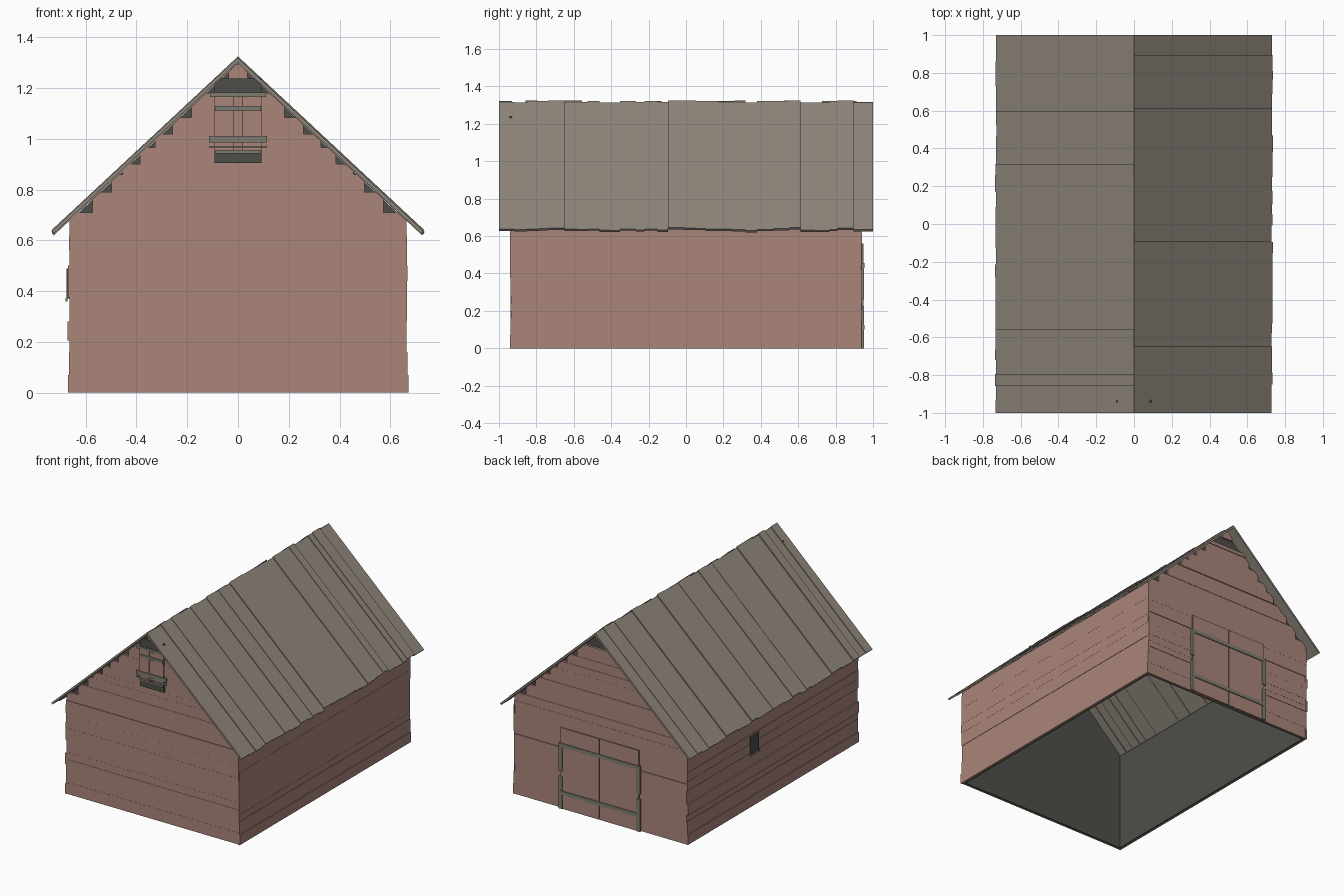
import bpy, bmesh, random
from mathutils import Vector

cube = bpy.data.objects.get("Cube")
if cube:
    bpy.data.objects.remove(cube, do_unlink=True)
rng = random.Random(4)


def material(name, rgb):
    m = bpy.data.materials.new(name)
    m.use_nodes = True
    m.diffuse_color = (*rgb, 1)
    bsdf = m.node_tree.nodes["Principled BSDF"]
    bsdf.inputs["Base Color"].default_value = (*rgb, 1)
    bsdf.inputs["Roughness"].default_value = 0.9
    return m


RED = material("faded red wood", (0.40, 0.235, 0.195))
ROOF = material("weathered roof wood", (0.275, 0.24, 0.20))
DARK = material("dark interior", (0.076, 0.078, 0.067))
TRIM = material("grey trim", (0.21, 0.20, 0.165))

RIDGE, EAVE_X, SLOPE = 1.325, 0.735, 0.932
WALL_X, WALL_Y, UNDER = 0.658, 0.925, 1.297
NORMAL = Vector((SLOPE, 1)).normalized()


def half(z):
    """Half width of the gable under the roof at height z."""
    return max(0.008, (UNDER - z) / SLOPE)


def prism(bm, profile, y0, y1):
    """Extrude an (x, z) outline from y0 to y1."""
    a = [bm.verts.new((x, y0, z)) for x, z in profile]
    b = [bm.verts.new((x, y1, z)) for x, z in profile]
    bm.faces.new(a)
    bm.faces.new(b[::-1])
    n = len(a)
    for i in range(n):
        j = (i + 1) % n
        bm.faces.new((a[i], b[i], b[j], a[j]))


def box(bm, x0, x1, y0, y1, z0, z1):
    prism(bm, [(x0, z0), (x1, z0), (x1, z1), (x0, z1)], y0, y1)


def finish(bm, name, mat):
    bmesh.ops.recalc_face_normals(bm, faces=bm.faces)
    mesh = bpy.data.meshes.new(name)
    bm.to_mesh(mesh)
    bm.free()
    mesh.materials.append(mat)
    ob = bpy.data.objects.new(name, mesh)
    bpy.context.collection.objects.link(ob)
    return ob


def boxes(name, mat, items):
    bm = bmesh.new()
    for it in items:
        box(bm, *it)
    return finish(bm, name, mat)


# Dark inner shell, open underneath
bm = bmesh.new()
gable = [(-WALL_X, 0), (WALL_X, 0), (WALL_X, 0.68), (0, UNDER), (-WALL_X, 0.68)]
for s in (-1, 1):
    prism(bm, gable, s * WALL_Y, s * (WALL_Y - 0.01))
    box(bm, s * WALL_X, s * (WALL_X - 0.01), -WALL_Y, WALL_Y, 0, 0.68)
finish(bm, "inner_shell", DARK)

# Gable siding: boards stepped under the roof slope
LEVELS = [0, .08, .2, .24, .29, .37, .42, .46, .55, .65, .71, .79, .86, .9,
          .965, 1.02, 1.085, 1.155, 1.18]
for name, s in (("front_siding", -1), ("back_siding", 1)):
    bm = bmesh.new()
    for z0, z1 in list(zip(LEVELS, LEVELS[1:])) + [(1.24, 1.295)]:
        w = min(0.664, half(z1) + 0.03, half(z0))
        zc = UNDER - SLOPE * w
        side = [(w, z0), (w, z1)]
        if zc < z1:
            side = [(w, z0), (w, max(zc, z0 + 0.002)), (half(z1), z1)]
        outline = side + [(-x, z) for x, z in reversed(side)]
        prism(bm, outline, s * WALL_Y, s * (WALL_Y + 0.009 + rng.random() * 0.008))
    finish(bm, name, RED)

# Side siding: long boards of uneven depth
SIDE_LEVELS = [0, .07, .16, .205, .28, .375, .44, .5, .56, .62, .68]
for name, s in (("left_siding", 1), ("right_siding", -1)):
    boxes(name, RED, [
        (s * WALL_X, s * (WALL_X + 0.005 + rng.random() * 0.01),
         -0.935 - rng.random() * 0.006, 0.935 + rng.random() * 0.006, z0, z1)
        for z0, z1 in zip(SIDE_LEVELS, SIDE_LEVELS[1:])])

# Roof: boards running down each slope, uneven in height
for name, s in (("left_roof", 1), ("right_roof", -1)):
    bm = bmesh.new()
    y = -1.0
    while y < 1:
        y1 = y + rng.uniform(0.045, 0.09)
        if y1 > 0.96:
            y1 = 1.0
        drop = rng.choice((0, 0.004, 0.008, 0.011))
        ex = EAVE_X - rng.random() * 0.006
        top = Vector((0, RIDGE - drop))
        eave = Vector((ex, RIDGE - drop - SLOPE * ex))
        low = eave - NORMAL * 0.013
        ridge_low = (0, top.y - 0.013 / NORMAL.y)
        prism(bm, [(s * p[0], p[1]) for p in (top, eave, low, ridge_low)], y, y1)
        y = y1
    finish(bm, name, ROOF)

# Loft hatch in the front gable
F = -0.941
boxes("loft_opening", DARK, [(-.092, .092, F - .003, F + .01, .905, 1.24)])
boxes("loft_shutters", RED, [
    (-.092, -.02, F - .008, F, .95, 1.18), (.02, .092, F - .008, F, .95, 1.18),
    (-.016, .016, F - .006, F, .95, 1.18)])
boxes("loft_trim", TRIM, [
    (-w, w, F - .014, F, z, z + h)
    for w, z, h in ((.11, 1.165, .018), (.09, 1.11, .02), (.115, .985, .026),
                    (.115, .965, .006), (.09, .942, .014))])

# Double barn door in the back wall
B = 0.94
boxes("barn_door_gap", DARK, [(-.305, .305, B - .01, B + .003, 0, .56)])
boxes("barn_door_leaves", RED, [
    (s * .004, s * .3, B - .005, B + .008, 0, .56) for s in (-1, 1)])
boxes("barn_door_trim", TRIM, [
    (-.31, .31, B, B + .014, .1, .125), (-.31, .31, B, B + .014, .43, .455)] + [
    (s * .285, s * .312, B, B + .013, z0, z1)
    for s in (-1, 1) for z0, z1 in ((0, .225), (.26, .455))])

# Small window in the right wall
X = -0.672
boxes("side_window", DARK, [(X - .004, X + .01, .165, .255, .37, .49)])
boxes("side_window_trim", TRIM, [(X - .008, X, .16, .26, .36, .372)])
